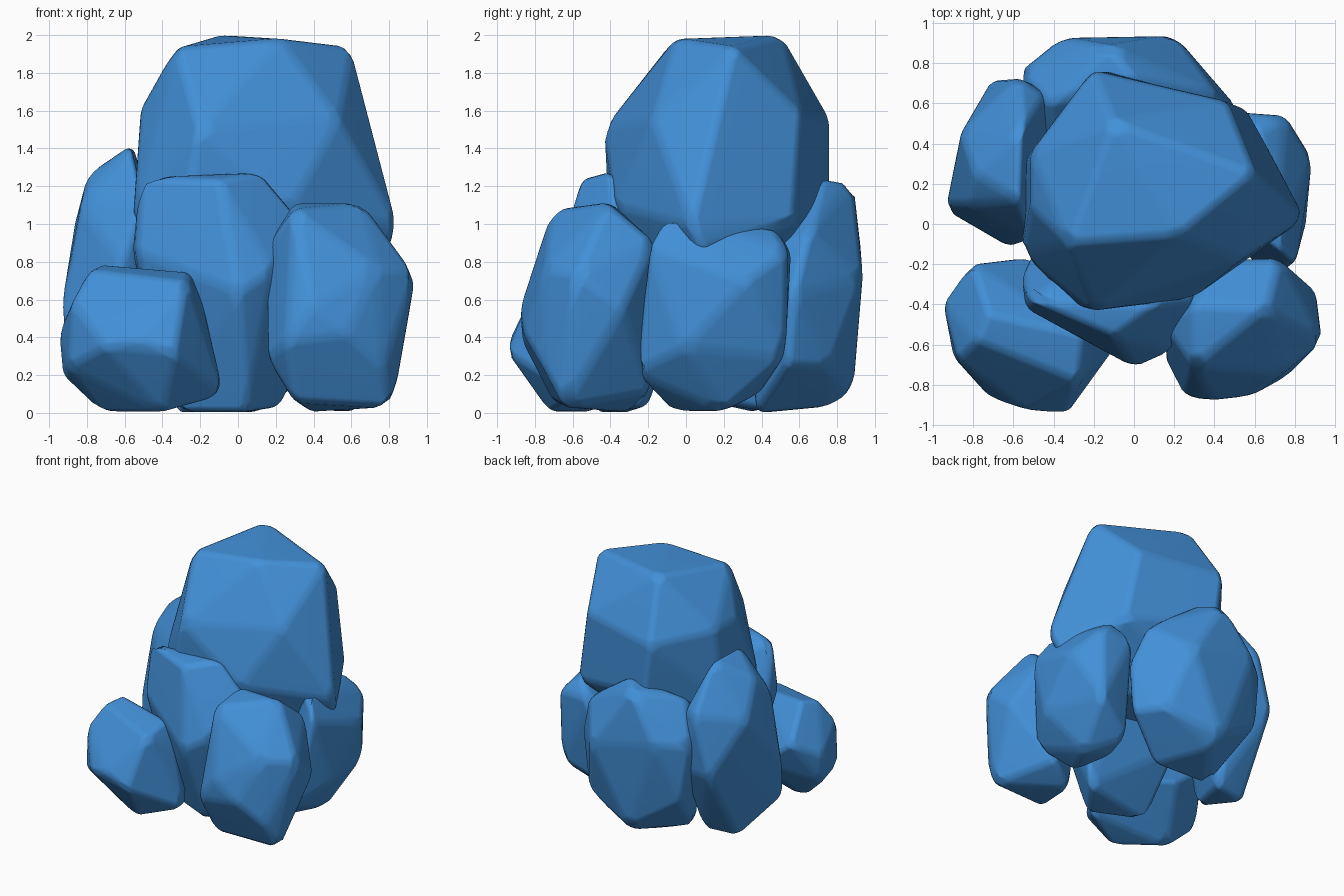
import bpy, bmesh
from mathutils import Vector
from math import radians

blue = bpy.data.materials.new("blue_stone")
blue.diffuse_color = (0.055, 0.28, 0.69, 1.0)


def rock(name, corners, width=0.04, grow=1.025):
    """Faceted boulder: hull around a few corners, with softly rounded edges."""
    pts = [Vector(c) for c in corners]
    mid = sum(pts, Vector()) / len(pts)
    bm = bmesh.new()
    for p in pts:
        q = mid + (p - mid) * grow
        q.z = max(q.z, 0.0)
        bm.verts.new(q)
    bmesh.ops.convex_hull(bm, input=bm.verts[:])
    loose = [v for v in bm.verts if not v.link_faces]
    bmesh.ops.delete(bm, geom=loose, context='VERTS')
    bmesh.ops.dissolve_limit(bm, angle_limit=radians(6),
                             verts=bm.verts[:], edges=bm.edges[:])
    bmesh.ops.recalc_face_normals(bm, faces=bm.faces[:])
    for f in bm.faces:
        f.smooth = True
    mesh = bpy.data.meshes.new(name)
    bm.to_mesh(mesh)
    bm.free()
    mesh.materials.append(blue)
    ob = bpy.data.objects.new(name, mesh)
    bpy.context.collection.objects.link(ob)
    bev = ob.modifiers.new("rounded_edges", 'BEVEL')
    bev.width = width
    bev.segments = 3
    bev.limit_method = 'NONE'
    ob.modifiers.new("flat_facets", 'WEIGHTED_NORMAL')
    return ob


# Tall central boulder
rock("peak_rock", [
    (-0.10, 0.50, 1.985), (-0.32, -0.09, 1.92), (0.22, -0.05, 1.965), (0.59, 0.25, 1.92),
    (-0.20, -0.42, 1.50), (0.52, -0.17, 1.55), (0.28, -0.36, 1.10), (-0.50, 0.35, 1.60),
    (-0.50, 0.08, 1.60), (-0.20, 0.75, 1.55), (0.45, 0.60, 1.58), (0.83, 0.03, 1.00),
    (-0.15, 0.75, 1.15), (0.55, 0.56, 1.02), (-0.54, -0.14, 1.05), (-0.28, -0.40, 1.10),
    (0.79, 0.10, 0.88), (0.55, 0.05, 0.60), (-0.20, -0.25, 0.65), (-0.30, 0.50, 0.70),
    (-0.54, 0.30, 1.05)])

# Front middle boulder
rock("front_middle_rock", [
    (-0.51, -0.38, 1.24), (-0.10, -0.56, 1.22), (0.12, -0.40, 1.265), (0.30, -0.38, 1.05),
    (0.00, -0.71, 0.64), (-0.53, -0.42, 0.85), (0.18, -0.63, 0.75), (0.04, -0.48, 0.00),
    (-0.35, -0.30, 0.00), (0.25, -0.20, 0.05), (0.00, 0.00, 0.95), (-0.45, -0.05, 0.55),
    (0.35, -0.15, 0.50), (-0.55, -0.25, 0.85)])

# Front right boulder
rock("front_right_rock", [
    (0.30, -0.71, 1.06), (0.66, -0.42, 1.10), (0.40, -0.87, 0.57), (0.93, -0.58, 0.73),
    (0.73, -0.74, 0.76), (0.76, -0.75, 0.25), (0.81, -0.64, 0.04), (0.30, -0.70, 0.07),
    (0.26, -0.86, 0.38), (0.58, -0.85, 0.42), (0.38, -0.30, 0.01), (0.16, -0.66, 0.30),
    (0.15, -0.50, 0.85), (0.30, -0.40, 1.10), (0.40, -0.19, 0.90), (0.72, -0.18, 0.90),
    (0.90, -0.34, 0.55), (0.60, -0.19, 0.12)])

# Front left boulder
rock("front_left_rock", [
    (-0.72, -0.45, 0.78), (-0.26, -0.55, 0.74), (-0.78, -0.58, 0.75), (-0.28, -0.78, 0.69),
    (-0.53, -0.92, 0.40), (-0.34, -0.94, 0.32), (-0.87, -0.67, 0.58), (-0.89, -0.66, 0.25),
    (-0.70, -0.87, 0.35), (-0.94, -0.40, 0.42), (-0.92, -0.42, 0.20), (-0.72, -0.48, 0.01),
    (-0.40, -0.72, 0.00), (-0.08, -0.58, 0.10), (-0.55, -0.17, 0.35), (-0.29, -0.25, 0.30),
    (-0.80, -0.20, 0.55), (-0.19, -0.55, 0.57)])

# Back left boulder
rock("back_left_rock", [
    (-0.57, 0.12, 1.40), (-0.56, 0.46, 1.40), (-0.79, 0.25, 1.25), (-0.58, 0.72, 1.06),
    (-0.44, 0.63, 1.05), (-0.86, 0.45, 1.00), (-0.93, 0.10, 0.55), (-0.91, 0.06, 0.28),
    (-0.62, -0.11, 0.80), (-0.50, -0.07, 1.10), (-0.72, 0.37, 0.00), (-0.60, 0.00, 0.10),
    (-0.45, 0.42, 0.03), (-0.36, 0.25, 0.50), (-0.43, 0.66, 0.60), (-0.71, 0.71, 0.60),
    (-0.83, 0.10, 1.10)])

# Back boulder
rock("back_rock", [
    (-0.12, 0.88, 1.20), (0.00, 0.72, 1.23), (0.40, 0.65, 0.95), (0.20, 0.93, 0.72),
    (-0.35, 0.92, 0.85), (-0.56, 0.75, 0.82), (-0.50, 0.78, 0.38), (-0.36, 0.40, 0.00),
    (0.12, 0.38, 0.00), (0.46, 0.54, 0.26), (0.32, 0.76, 0.25), (-0.10, 0.88, 0.12),
    (0.51, 0.57, 0.62), (-0.42, 0.60, 1.12), (-0.40, 0.35, 0.90), (0.20, 0.30, 0.80),
    (-0.08, 0.77, 0.05)])

# Right side boulder
rock("right_rock", [
    (0.88, 0.32, 0.70), (0.85, 0.00, 0.35), (0.75, 0.53, 0.85), (0.48, 0.55, 0.85),
    (0.62, 0.25, 0.97), (0.62, 0.46, 0.97), (0.70, -0.10, 1.05), (0.80, -0.19, 0.88),
    (0.70, -0.27, 0.22), (0.74, 0.52, 0.30), (0.65, 0.20, 0.02), (0.50, -0.08, 0.02),
    (0.42, 0.40, 0.12), (0.42, 0.22, 0.04), (0.30, 0.10, 0.60)])
